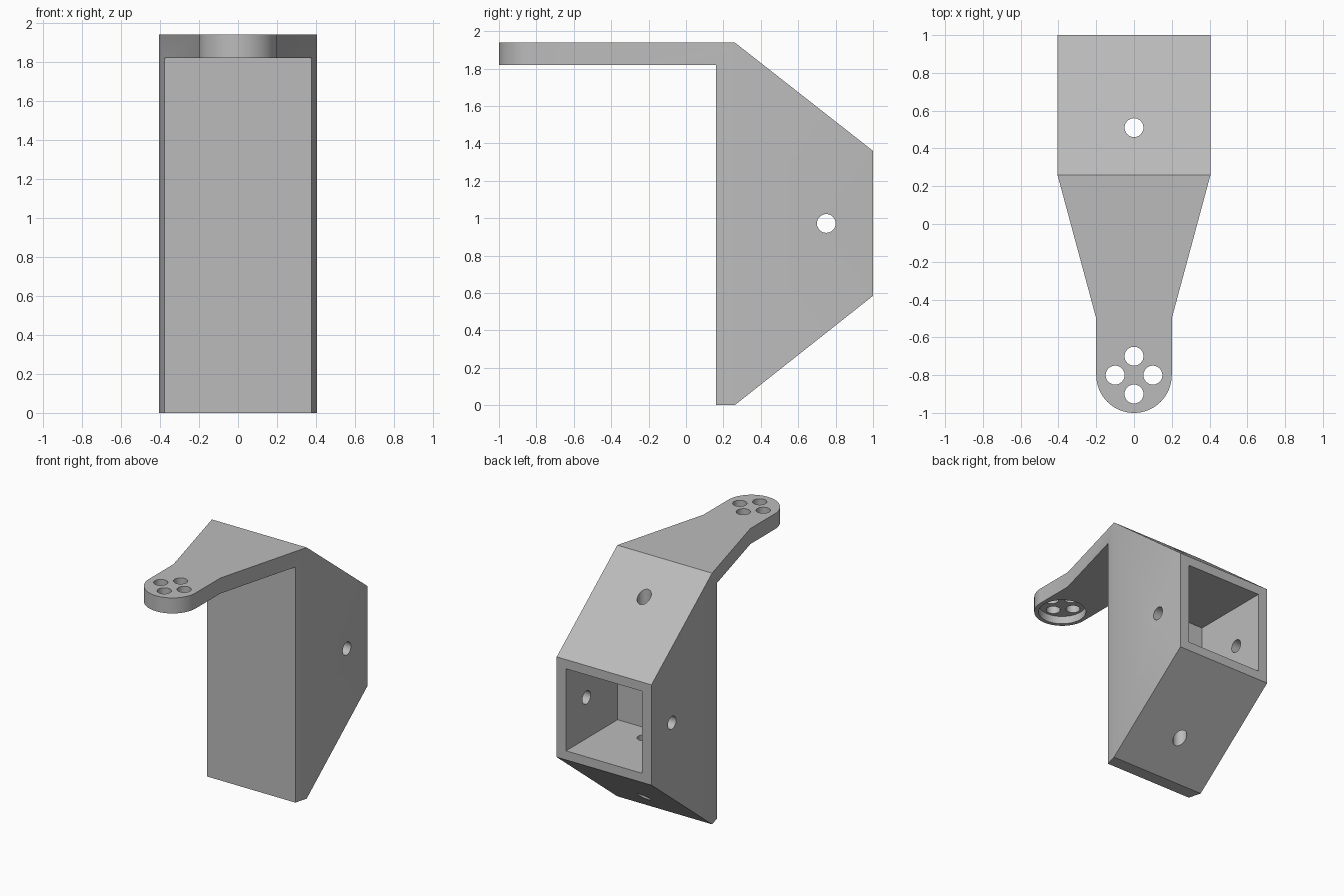
import bpy
import bmesh
from math import pi, sin, cos, radians
from mathutils import Matrix, Vector

cube = bpy.data.objects.get("Cube")
if cube:
    bpy.data.objects.remove(cube, do_unlink=True)

# One plain grey material
grey = bpy.data.materials.new("plain grey")
grey.use_nodes = True
colour = (0.5, 0.5, 0.5, 1)
grey.diffuse_color = colour
grey.node_tree.nodes["Principled BSDF"].inputs["Base Color"].default_value = colour


def link(name, bm):
    bmesh.ops.recalc_face_normals(bm, faces=bm.faces)
    mesh = bpy.data.meshes.new(name)
    bm.to_mesh(mesh)
    bm.free()
    mesh.materials.append(grey)
    obj = bpy.data.objects.new(name, mesh)
    bpy.context.collection.objects.link(obj)
    return obj


def prism(name, points, offset):
    bm = bmesh.new()
    face = bm.faces.new([bm.verts.new(p) for p in points])
    new = bmesh.ops.extrude_face_region(bm, geom=[face])["geom"]
    verts = [v for v in new if isinstance(v, bmesh.types.BMVert)]
    bmesh.ops.translate(bm, verts=verts, vec=offset)
    return link(name, bm)


def box(name, low, high):
    bm = bmesh.new()
    low, high = Vector(low), Vector(high)
    matrix = Matrix.Translation((low + high) / 2) @ Matrix.Diagonal((*(high - low), 1))
    bmesh.ops.create_cube(bm, size=1, matrix=matrix)
    return link(name, bm)


def cylinder(name, centre, radius, length, turn=0):
    bm = bmesh.new()
    matrix = Matrix.Translation(centre) @ Matrix.Rotation(turn, 4, 'Y')
    bmesh.ops.create_cone(bm, cap_ends=True, segments=48, radius1=radius,
                          radius2=radius, depth=length, matrix=matrix)
    return link(name, bm)


def combine(target, cutter, operation):
    cutter.hide_render = True
    mod = target.modifiers.new("cut", 'BOOLEAN')
    mod.operation = operation
    mod.solver = 'EXACT'
    mod.object = cutter
    bpy.context.view_layer.objects.active = target
    bpy.ops.object.modifier_apply(modifier=mod.name)
    bpy.data.objects.remove(cutter, do_unlink=True)


HALF, TIP, TIP_Y, MID_Z = 0.405, 0.2, -0.8, 0.972

# Bracket: side profile trimmed by the tapered plan outline
profile = [(-1.1, 1.82), (0.16, 1.82), (0.16, 0), (0.26, 0),
           (1, 0.585), (1, 1.36), (0.26, 1.94), (-1.1, 1.94)]
bracket = prism("bracket", [(-0.6, y, z) for y, z in profile], (1.2, 0, 0))
arc = [(TIP * cos(a), TIP_Y + TIP * sin(a))
       for a in (pi + pi * i / 32 for i in range(33))]
plan = arc + [(TIP, -0.5), (HALF, 0.26), (HALF, 1.1),
              (-HALF, 1.1), (-HALF, 0.26), (-TIP, -0.5)]
outline = prism("plan_outline", [(x, y, -0.1) for x, y in plan], (0, 0, 2.2))
combine(bracket, outline, 'INTERSECT')

# Square socket in the back
combine(bracket, box("socket", (-0.325, 0.37, MID_Z - 0.317),
                     (0.325, 1.1, MID_Z + 0.317)), 'DIFFERENCE')

# Cross bolt holes through the socket walls
combine(bracket, cylinder("side_hole", (0, 0.75, MID_Z), 0.05, 1.2, pi / 2), 'DIFFERENCE')
combine(bracket, cylinder("upright_hole", (0, 0.51, 1), 0.05, 2.4), 'DIFFERENCE')

# Round recess under the arm tip, then four holes through it
combine(bracket, cylinder("tip_recess", (0, TIP_Y, 1.78), 0.17, 0.2), 'DIFFERENCE')
for x, y in ((0.1, 0), (-0.1, 0), (0, 0.1), (0, -0.1)):
    combine(bracket, cylinder("tip_hole", (x, TIP_Y + y, 1.88), 0.05, 0.4), 'DIFFERENCE')

bpy.ops.object.select_all(action='DESELECT')
bracket.select_set(True)
bpy.context.view_layer.objects.active = bracket
bpy.ops.object.shade_smooth_by_angle(angle=radians(20))
